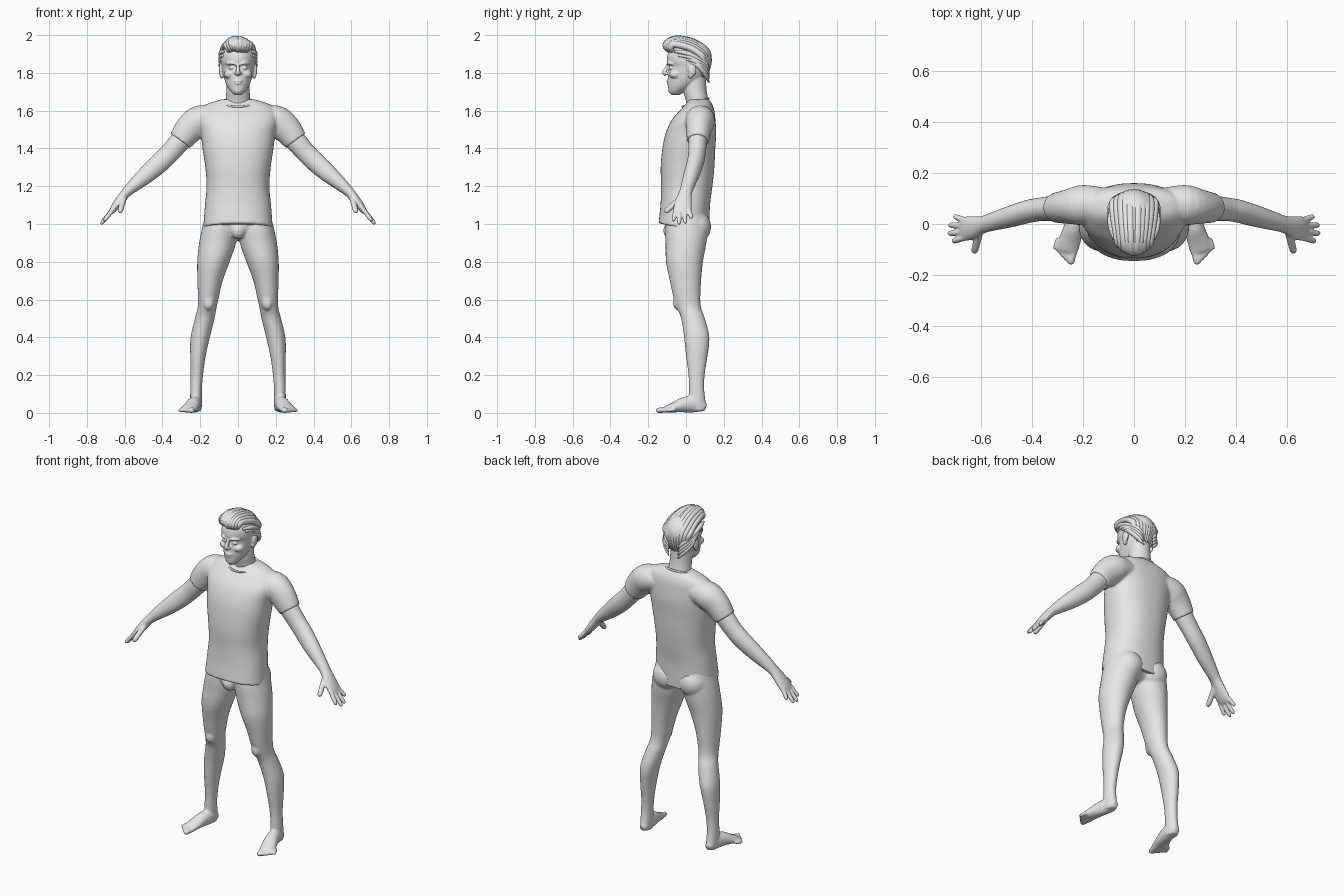
import bpy, bmesh, math, random
from mathutils import Vector, Matrix

random.seed(4)
old = bpy.data.objects.get("Cube")
if old:
    bpy.data.objects.remove(old, do_unlink=True)

X, Y, Z = Vector((1, 0, 0)), Vector((0, 1, 0)), Vector((0, 0, 1))

grey = bpy.data.materials.new("plain_grey")
grey.use_nodes = True
grey.diffuse_color = (0.8, 0.8, 0.8, 1)
for node in grey.node_tree.nodes:
    if node.type == 'BSDF_PRINCIPLED':
        node.inputs["Base Color"].default_value = grey.diffuse_color


def spline(rows, steps):
    """Smooth curve through stations of (x, y, z, radius, radius)."""
    padded = [rows[0]] + list(rows) + [rows[-1]]
    result = []
    for p, q, r, s in zip(padded, padded[1:], padded[2:], padded[3:]):
        for k in range(steps):
            t = k / steps
            result.append([b + t * ((c - a) + t * ((2 * a - 5 * b + 4 * c - d)
                           + t * (3 * b - a - 3 * c + d))) / 2
                           for a, b, c, d in zip(p, q, r, s)])
    return result + [list(rows[-1])]


def bulge(value, power):
    return math.copysign(abs(value) ** (2 / power), value)


def tube(bm, rows, side=None, power=2, segments=28, steps=4):
    """Loft of rounded rings; level rings unless a side direction is given."""
    stations = spline(rows, steps)
    centres = [Vector(s[:3]) for s in stations]
    rings = []
    for i, (centre, station) in enumerate(zip(centres, stations)):
        u, v = X, Y
        if side:
            ahead = centres[min(i + 1, len(centres) - 1)]
            tangent = (ahead - centres[max(i - 1, 0)]).normalized()
            u = side.cross(tangent).normalized()
            v = tangent.cross(u)
        a, b = (max(radius, 0.002) for radius in station[3:])
        ring = []
        for k in range(segments):
            angle = math.tau * k / segments
            ring.append(bm.verts.new(centre + u * a * bulge(math.cos(angle), power)
                                     + v * b * bulge(math.sin(angle), power)))
        rings.append(ring)
    for low, high in zip(rings, rings[1:]):
        for k in range(segments):
            n = (k + 1) % segments
            bm.faces.new((low[k], low[n], high[n], high[k]))
    bm.faces.new(rings[0][::-1])
    bm.faces.new(rings[-1])


def ball(bm, centre, size):
    matrix = Matrix.Translation(centre) @ Matrix.Diagonal((*size, 1))
    bmesh.ops.create_uvsphere(bm, u_segments=24, v_segments=16, radius=1, matrix=matrix)


def digit(bm, base, tip, radius, side):
    """Finger or toe with a rounded tip."""
    base, tip = Vector(base), Vector(tip)
    rows = [(*base.lerp(tip, t), radius * f, radius * f)
            for t, f in ((0, 1), (.5, .95), (.88, .85), (1, .35))]
    tube(bm, rows, side, segments=14)


def mirror(bm):
    copy = bmesh.ops.duplicate(bm, geom=bm.verts[:] + bm.edges[:] + bm.faces[:])
    for item in copy["geom"]:
        if isinstance(item, bmesh.types.BMVert):
            item.co.x = -item.co.x


def finish(bm, name, voxel=None, relax=4):
    """Make the object; optionally fuse its overlapping pieces into one skin."""
    bmesh.ops.recalc_face_normals(bm, faces=bm.faces[:])
    mesh = bpy.data.meshes.new(name)
    bm.to_mesh(mesh)
    bm.free()
    obj = bpy.data.objects.new(name, mesh)
    bpy.context.collection.objects.link(obj)
    if voxel:
        fuse = obj.modifiers.new("fuse", 'REMESH')
        fuse.mode = 'VOXEL'
        fuse.voxel_size = voxel
        soften = obj.modifiers.new("soften", 'SMOOTH')
        soften.iterations = relax
        bpy.ops.object.select_all(action='DESELECT')
        bpy.context.view_layer.objects.active = obj
        obj.select_set(True)
        for modifier in ("fuse", "soften"):
            bpy.ops.object.modifier_apply(modifier=modifier)
    obj.data.materials.clear()
    obj.data.materials.append(grey)
    obj.data.shade_smooth()
    return obj


# Shirt: sleeves first, then the trunk
bm = bmesh.new()
tube(bm, [(.1, .08, 1.56, .055, .06), (.195, .075, 1.55, .08, .078),
          (.255, .068, 1.505, .078, .068), (.306, .063, 1.44, .064, .058)], Y)
mirror(bm)
trunk = [(-.012, .975, .184, .134), (-.004, 1.1, .175, .131), (.004, 1.2, .166, .136),
         (.008, 1.3, .173, .142), (.015, 1.4, .188, .14), (.026, 1.48, .197, .134),
         (.04, 1.55, .21, .116), (.058, 1.6, .2, .092), (.068, 1.635, .165, .07),
         (.07, 1.66, .085, .052)]
tube(bm, [(0, y, z, a, b) for y, z, a, b in trunk], power=2.3, segments=48)
# Hem drops towards the back
for vert in bm.verts:
    if vert.co.z < 1.1:
        vert.co.z -= .2 * vert.co.y * (1.1 - vert.co.z) / .125
finish(bm, "shirt", .007, 3)

# Collar edge
bpy.ops.mesh.primitive_torus_add(major_radius=1, minor_radius=.07, major_segments=48,
                                 minor_segments=10, location=(0, .05, 1.643),
                                 rotation=(.3, 0, 0))
collar = bpy.context.object
collar.name = "collar"
collar.scale = (.088, .072, .08)
collar.data.materials.append(grey)
collar.data.shade_smooth()

# Arms and hands
bm = bmesh.new()
tube(bm, [(.23, .07, 1.52, .055, .05), (.305, .062, 1.44, .056, .05),
          (.36, .058, 1.377, .053, .046), (.41, .05, 1.328, .053, .045),
          (.48, .03, 1.265, .047, .042), (.55, .01, 1.205, .035, .036),
          (.59, -.002, 1.168, .027, .034), (.625, -.012, 1.125, .024, .043),
          (.655, -.018, 1.085, .02, .048), (.675, -.02, 1.06, .012, .044)], Y)
for base_y, tip in ((-.053, (.71, -.068, 1.015)), (-.031, (.727, -.037, .998)),
                    (-.008, (.724, -.004, 1.003)), (.014, (.703, .03, 1.03))):
    digit(bm, (.66, base_y, 1.08), tip, .0125, Y)
digit(bm, (.605, -.03, 1.135), (.626, -.113, 1.06), .016, X)
mirror(bm)
finish(bm, "arms_and_hands", .005, 3)

# Legs and feet
bm = bmesh.new()
tube(bm, [(.09, .005, 1.06, .08, .1), (.097, .003, .98, .093, .112),
          (.108, 0, .9, .098, .108), (.13, -.008, .8, .086, .098),
          (.148, -.003, .7, .067, .083), (.158, .006, .6, .054, .07),
          (.165, .018, .55, .05, .064), (.176, .037, .5, .052, .063),
          (.2, .057, .4, .051, .067), (.212, .057, .3, .041, .057),
          (.218, .056, .2, .033, .043), (.222, .056, .12, .031, .041),
          (.222, .06, .05, .031, .045), (.222, .06, .01, .028, .04)])
ball(bm, (.155, -.043, .585), (.03, .026, .042))
ball(bm, (.085, .055, .985), (.085, .078, .085))
tube(bm, [(.222, .105, .028, .02, .02), (.222, .05, .045, .033, .043),
          (.235, -.01, .043, .038, .041), (.25, -.06, .03, .043, .028),
          (.262, -.105, .019, .043, .017)], Z)
for i in range(5):
    f = i / 4
    digit(bm, (.236 + .06 * f, -.09 + .035 * f, .018),
          (.249 + .062 * f, -.16 + .06 * f, .012), .0165 - .006 * f, Z)
mirror(bm)
ball(bm, (0, 0, 1), (.175, .11, .088))
ball(bm, (0, -.08, .965), (.04, .04, .045))
finish(bm, "legs_and_feet", .007)

# Head: paired features first
bm = bmesh.new()
ball(bm, (.091, .033, 1.815), (.011, .022, .034))
ball(bm, (.086, .025, 1.79), (.011, .014, .02))
ball(bm, (.034, -.079, 1.826), (.016, .012, .009))
ball(bm, (.045, -.055, 1.792), (.03, .034, .024))
ball(bm, (.012, -.103, 1.797), (.009, .01, .008))
tube(bm, [(.012, -.096, 1.845, .006, .006), (.035, -.092, 1.853, .009, .009),
          (.06, -.07, 1.846, .006, .006)], Z, segments=14)
mirror(bm)
skull = [(-.055, 1.683, .018, .022), (-.05, 1.7, .037, .041), (-.025, 1.73, .058, .07),
         (0, 1.77, .073, .096), (.014, 1.81, .082, .106), (.018, 1.835, .086, .108),
         (.016, 1.86, .09, .117), (.016, 1.9, .088, .112), (.016, 1.935, .07, .09),
         (.016, 1.96, .04, .055)]
tube(bm, [(0, y, z, a, b) for y, z, a, b in skull], segments=40)
tube(bm, [(0, .075, 1.58, .085, .06), (0, .06, 1.65, .066, .06),
          (0, .047, 1.71, .062, .062), (0, .045, 1.79, .06, .06)])
tube(bm, [(0, -.09, 1.852, .007, .008), (0, -.104, 1.825, .009, .01),
          (0, -.115, 1.803, .012, .012), (0, -.104, 1.789, .011, .009)], Y, segments=16)
ball(bm, (0, -.093, 1.757), (.024, .011, .006))
ball(bm, (0, -.09, 1.744), (.02, .013, .006))
ball(bm, (0, -.077, 1.706), (.022, .017, .016))
finish(bm, "head_and_neck", .004, 2)


def lock(bm, points, thick, side):
    """One tapered lock of hair with slight random lift."""
    lift = random.uniform(-.004, .004)
    taper = [.5] + [1] * (len(points) - 2) + [.2]
    tube(bm, [(x, y, z + lift, thick * t, thick * t)
              for (x, y, z), t in zip(points, taper)], side, segments=10)


# Hair: side locks, then swept back locks with a raised front, over a cap
bm = bmesh.new()
for row in range(4):
    drop = .02 * row
    back = .02 * row
    lock(bm, [(.076, -.06 + back, 1.915 - drop), (.089, -.01 + back, 1.91 - drop),
              (.086, .05 + back / 2, 1.885 - drop), (.062, .105, 1.85 - drop),
              (.03, .122, 1.81 - drop)], .013, Z)
mirror(bm)
count = 11
for i in range(count):
    s = 2 * i / (count - 1) - 1
    q = s * s
    lock(bm, [(.045 * s, -.088 + .02 * q, 1.915), (.055 * s, -.108 + .03 * q, 1.948 - .01 * q),
              (.062 * s, -.06, 1.978 - .025 * q), (.075 * s, .02, 1.97 - .035 * q),
              (.08 * s, .085 - .01 * q, 1.935 - .035 * q), (.07 * s, .12 - .03 * q, 1.87),
              (.05 * s, .108 - .02 * q, 1.78)], .0175, X)
ball(bm, (0, .03, 1.882), (.092, .106, .09))
finish(bm, "hair")
